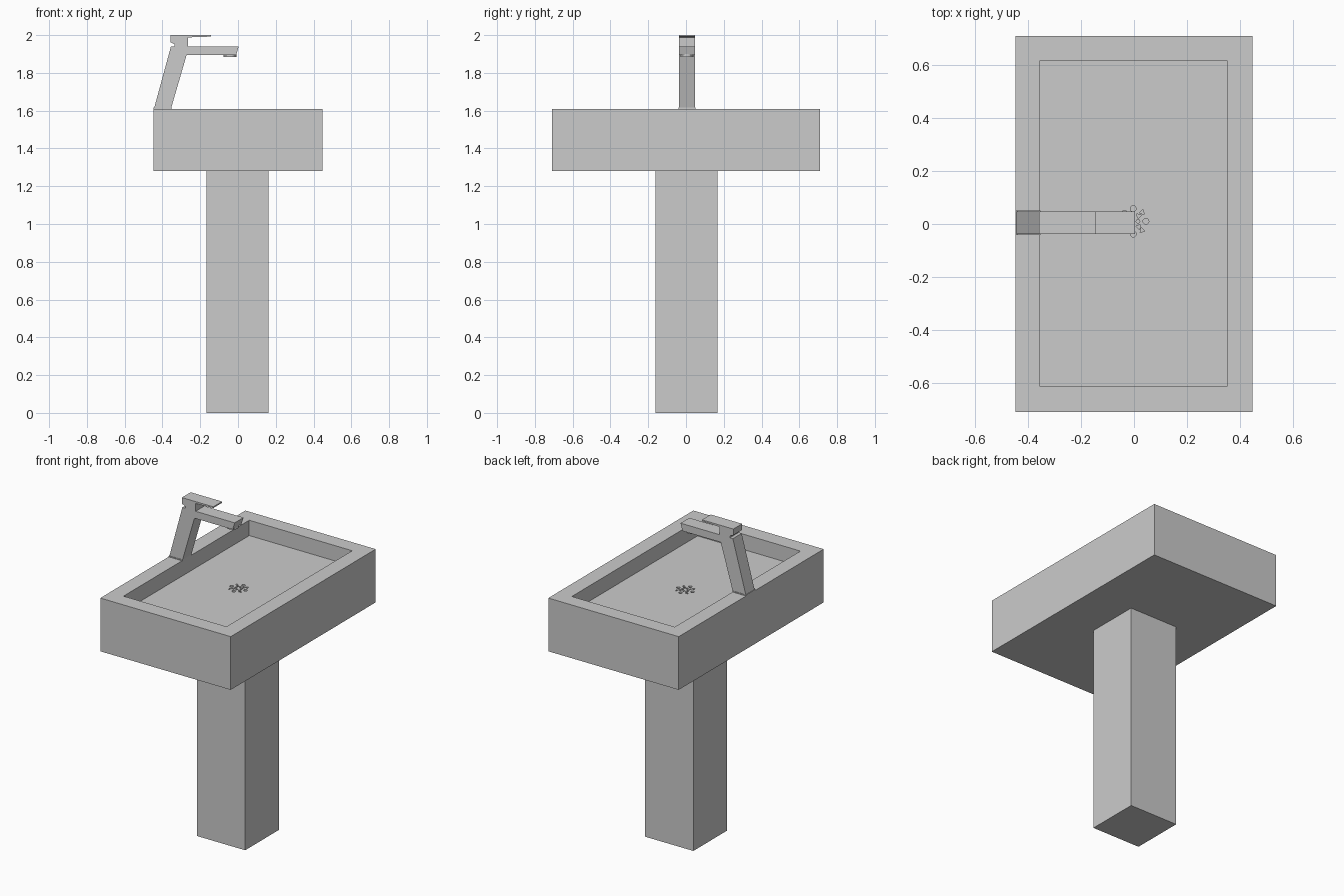
import bpy, bmesh
from math import pi, cos, sin
from mathutils import Matrix, Vector

if "Cube" in bpy.data.objects:
    bpy.data.objects.remove(bpy.data.objects["Cube"])


def finish(name, bm):
    bmesh.ops.recalc_face_normals(bm, faces=bm.faces[:])
    me = bpy.data.meshes.new(name)
    bm.to_mesh(me)
    bm.free()
    ob = bpy.data.objects.new(name, me)
    bpy.context.collection.objects.link(ob)
    return ob


def add_box(bm, x, y, z):
    size = (x[1] - x[0], y[1] - y[0], z[1] - z[0])
    mid = Vector(((x[0] + x[1]) / 2, (y[0] + y[1]) / 2, (z[0] + z[1]) / 2))
    bmesh.ops.create_cube(bm, size=1, matrix=Matrix.Translation(mid) @ Matrix.Diagonal((*size, 1)))


def box(name, x, y, z):
    bm = bmesh.new()
    add_box(bm, x, y, z)
    return finish(name, bm)


def add_prism(bm, x, y, z, r, depth, sides, turn=0):
    bmesh.ops.create_cone(bm, cap_ends=True, segments=sides, radius1=r, radius2=r, depth=depth,
                          matrix=Matrix.Translation((x, y, z)) @ Matrix.Rotation(turn, 4, 'Z'))


def side_profile(name, pts, y):
    # closed outline in XZ, extruded along y
    bm = bmesh.new()
    face = bm.faces.new([bm.verts.new((px, y[0], pz)) for px, pz in pts])
    ext = bmesh.ops.extrude_face_region(bm, geom=[face])['geom']
    bmesh.ops.translate(bm, vec=(0, y[1] - y[0], 0),
                        verts=[v for v in ext if isinstance(v, bmesh.types.BMVert)])
    return finish(name, bm)


def cut(target, cutter):
    mod = target.modifiers.new('cut', 'BOOLEAN')
    mod.operation = 'DIFFERENCE'
    mod.solver = 'EXACT'
    mod.object = cutter
    cutter.hide_render = True
    bpy.context.view_layer.objects.active = target
    bpy.ops.object.modifier_apply(modifier=mod.name)
    bpy.data.objects.remove(cutter)


FLOOR = 1.515
TAP_Y = (-0.038, 0.048)

# pedestal
box('pedestal', (-0.168, 0.162), (-0.161, 0.168), (0, 1.28))

# basin with recessed tray
basin = box('basin', (-0.447, 0.447), (-0.71, 0.71), (1.28, 1.61))
cut(basin, box('tray_cutter', (-0.355, 0.351), (-0.614, 0.617), (FLOOR, 1.7)))

# drain holes: round ones on the axes, triangular pairs on the diagonals
bm = bmesh.new()
cx, cy = -0.003, 0.01
for i in range(4):
    a = i * pi / 2
    add_prism(bm, cx + 0.048 * cos(a), cy + 0.048 * sin(a), FLOOR, 0.011, 0.03, 16)
    add_prism(bm, cx + 0.018 * cos(a), cy + 0.018 * sin(a), FLOOR, 0.007, 0.03, 12)
    d = a + pi / 4
    for r, turn in ((0.029, d), (0.048, d + pi)):
        add_prism(bm, cx + r * cos(d), cy + r * sin(d), FLOOR, 0.011, 0.03, 3, turn)
cut(basin, finish('drain_cutter', bm))

# tap: foot plate, leaning column with spout
box('tap_foot', (-0.447, -0.353), (-0.041, 0.051), (1.608, 1.616))
side_profile('tap_body', [(-0.445, 1.61), (-0.355, 1.61), (-0.272, 1.895), (-0.01, 1.895),
                          (0.004, 1.94), (-0.355, 1.94)], TAP_Y)

# aerator under the spout
bm = bmesh.new()
add_prism(bm, -0.042, 0.005, 1.892, 0.035, 0.014, 24)
finish('aerator', bm)

# lever: narrow neck, block and thin blade in one outline
side_profile('tap_lever', [(-0.335, 1.938), (-0.264, 1.938), (-0.264, 1.988), (-0.143, 1.992),
                           (-0.143, 2.0), (-0.358, 2.0), (-0.358, 1.962), (-0.335, 1.952)], TAP_Y)
